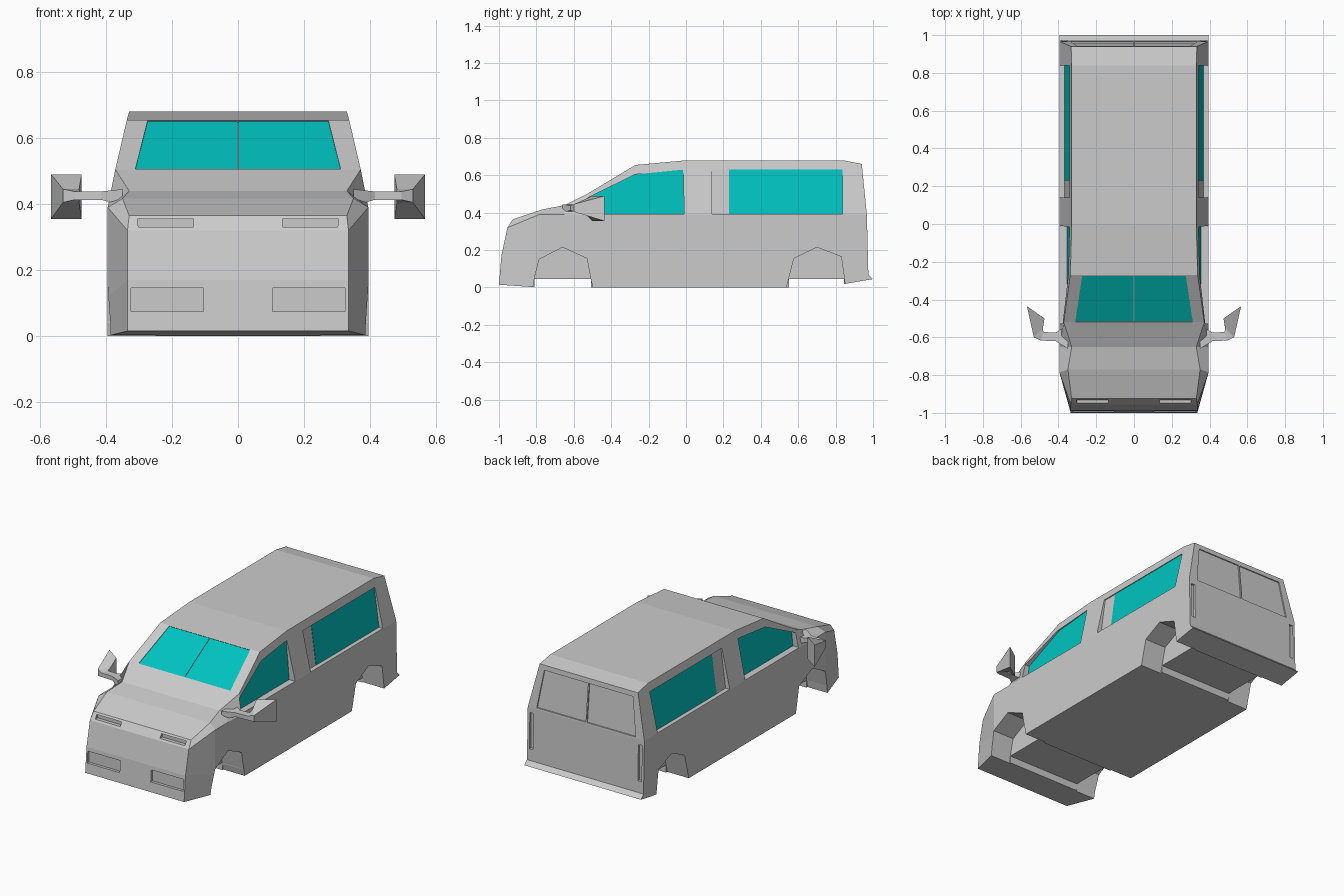
import bpy, bmesh
from mathutils import Vector

if "Cube" in bpy.data.objects:
    bpy.data.objects.remove(bpy.data.objects["Cube"])

glass_mat = bpy.data.materials.new("teal_glass")
glass_mat.diffuse_color = (0.0, 0.55, 0.53, 1)
glass_mat.use_nodes = True
glass_mat.node_tree.nodes["Principled BSDF"].inputs["Base Color"].default_value = glass_mat.diffuse_color


def finish(name, verts, faces, mat=None):
    bm = bmesh.new()
    vs = [bm.verts.new(v) for v in verts]
    for f in faces:
        bm.faces.new([vs[i] for i in f])
    bmesh.ops.recalc_face_normals(bm, faces=bm.faces)
    me = bpy.data.meshes.new(name)
    bm.to_mesh(me)
    bm.free()
    ob = bpy.data.objects.new(name, me)
    bpy.context.collection.objects.link(ob)
    if mat:
        me.materials.append(mat)
    return ob


def loft(name, loops):
    """Closed skin over loops of equal, even length, ends capped with strips."""
    n = len(loops[0])
    verts = [p for loop in loops for p in loop]
    faces = []
    for s in range(len(loops) - 1):
        a, b = s * n, s * n + n
        faces += [(a + i, a + (i + 1) % n, b + (i + 1) % n, b + i) for i in range(n)]
    for base in (0, (len(loops) - 1) * n):
        faces += [(base + i, base + i + 1, base + n - 2 - i, base + n - 1 - i)
                  for i in range(n // 2 - 1)]
    return finish(name, verts, faces)


def prism(name, pts, d, mat=None):
    """Polygon extruded by vector d."""
    n = len(pts)
    verts = [Vector(p) for p in pts] + [Vector(p) + Vector(d) for p in pts]
    faces = [tuple(range(n)), tuple(range(n, 2 * n))]
    faces += [(i, (i + 1) % n, n + (i + 1) % n, n + i) for i in range(n)]
    return finish(name, verts, faces, mat)


def cut(pts, d):
    """Subtract a prism from the body."""
    tool = prism("cutter", pts, d)
    tool.hide_render = True
    mod = body.modifiers.new("cut", 'BOOLEAN')
    mod.operation, mod.solver, mod.object = 'DIFFERENCE', 'EXACT', tool
    bpy.context.view_layer.objects.active = body
    bpy.ops.object.modifier_apply(modifier=mod.name)
    bpy.data.objects.remove(tool)


def rect_xz(x0, x1, z0, z1, y):
    return [(x0, y, z0), (x1, y, z0), (x1, y, z1), (x0, y, z1)]


# body shell: half sections (sill, low, belt, top) mirrored into loops
def station(y, xt, zt, z0=0.0, yt=None):
    return [(.395, y, z0), (.395, y, .12), (.395, y, .39), (xt, y if yt is None else yt, zt)]


halves = [
    [(.335, -1, .015), (.335, -.987, .17), (.335, -.955, .32), (.33, -.925, .365)],
    station(-.785, .35, .417, yt=-.77),
    station(-.65, .33, .44),
    station(-.52, .372, .505),
    station(-.27, .337, .655),
    station(0, .33, .68),
    station(.535, .33, .68),
    station(.84, .33, .68, .018),
    [(.395, 1, .045), (.395, .975, .07), (.395, .967, .39), (.333, .94, .66)],
]
body = loft("van_body", [h + [(-x, y, z) for x, y, z in reversed(h)] for h in halves])

# raised underside between the wheels
for y0, y1 in ((-.81, -.508), (.55, .846)):
    cut([(-.5, y0, -.1), (-.5, y1, -.1), (-.5, y1, .046), (-.5, y0, .046)], (1, 0, 0))

# wheel arches, windows and lamps on both sides
arches = [
    [(-.822, -.02), (-.81, .05), (-.785, .15), (-.66, .215), (-.53, .155), (-.51, .05), (-.494, -.02)],
    [(.532, -.02), (.55, .05), (.577, .155), (.70, .215), (.83, .165), (.846, .05), (.856, -.02)],
]
front_win = [(-.53, .392), (-.01, .392), (-.015, .63), (-.27, .605), (-.525, .48)]
rear_win = [(.14, .392), (.838, .392), (.838, .63), (.14, .63)]
rear_pane = [(max(y, .23), z) for y, z in rear_win]


def on_side(poly, s, x_low, x_high):
    return [(s * (x_low + (x_high - x_low) * (z - .39) / .24), y, z) for y, z in poly]


for s, side in ((1, "right"), (-1, "left")):
    for arch in arches:
        cut(on_side(arch, s, .25, .25), (s * .3, 0, 0))
    for opening, pane, xl, xh, label in ((front_win, front_win, .352, .335, "front"),
                                         (rear_win, rear_pane, .367, .334, "rear")):
        cut(on_side(opening, s, xl, xh), (s * .2, 0, 0))
        prism(f"{side}_{label}_window", on_side(pane, s, xl + .002, xh + .002),
              (-s * .008, 0, 0), glass_mat)
    # headlamp slit and bumper vent
    slit = [(.135 * s, -1.1, .331), (.302 * s, -1.1, .331), (.305 * s, -1.1, .354), (.135 * s, -1.1, .354)]
    cut(slit, (0, .175, 0))
    cut(rect_xz(s * .105, s * .325, .075, .146, -1.1), (0, .122, 0))
    # tail lamp slot and rear door window recess
    cut(rect_xz(s * .355, s * .38, .14, .36, .955), (0, .1, 0))
    cut([(s * .004, .958, .40), (s * .335, .958, .40), (s * .30, .936, .63), (s * .004, .936, .63)],
        (0, .1, 0))

# windshield: shallow recess holding two panes
n = Vector((0, -.515, .857))
lo, hi = Vector((0, -.518, .506)), Vector((0, -.274, .6525))


def screen(x0, xb, xt, depth, s=1):
    return [p - n * depth for p in (lo + Vector((s * x0, 0, 0)), lo + Vector((s * xb, 0, 0)),
                                    hi + Vector((s * xt, 0, 0)), hi + Vector((s * x0, 0, 0)))]


cut([p - n * .006 for p in (lo - Vector((.311, 0, 0)), lo + Vector((.311, 0, 0)),
                            hi + Vector((.274, 0, 0)), hi - Vector((.274, 0, 0)))], n * .05)
for s, side in ((1, "right"), (-1, "left")):
    prism(f"{side}_windshield", screen(.0015, .311, .274, .009, s), n * .006, glass_mat)

# wing mirrors: arm swept outward and flared back into the head
arm = [  # outer/front xy, inner/rear xy, low z, high z
    (.35, -.66, .35, -.535, .395, .445),
    (.415, -.62, .415, -.575, .413, .438),
    (.495, -.617, .48, -.572, .413, .438),
    (.53, -.60, .482, -.55, .405, .445),
    (.567, -.435, .474, -.50, .355, .49),
]
for s, side in ((1, "right"), (-1, "left")):
    loft(f"{side}_wing_mirror", [[(s * a, b, l), (s * a, b, h), (s * c, d, h), (s * c, d, l)]
                                 for a, b, c, d, l, h in arm])
